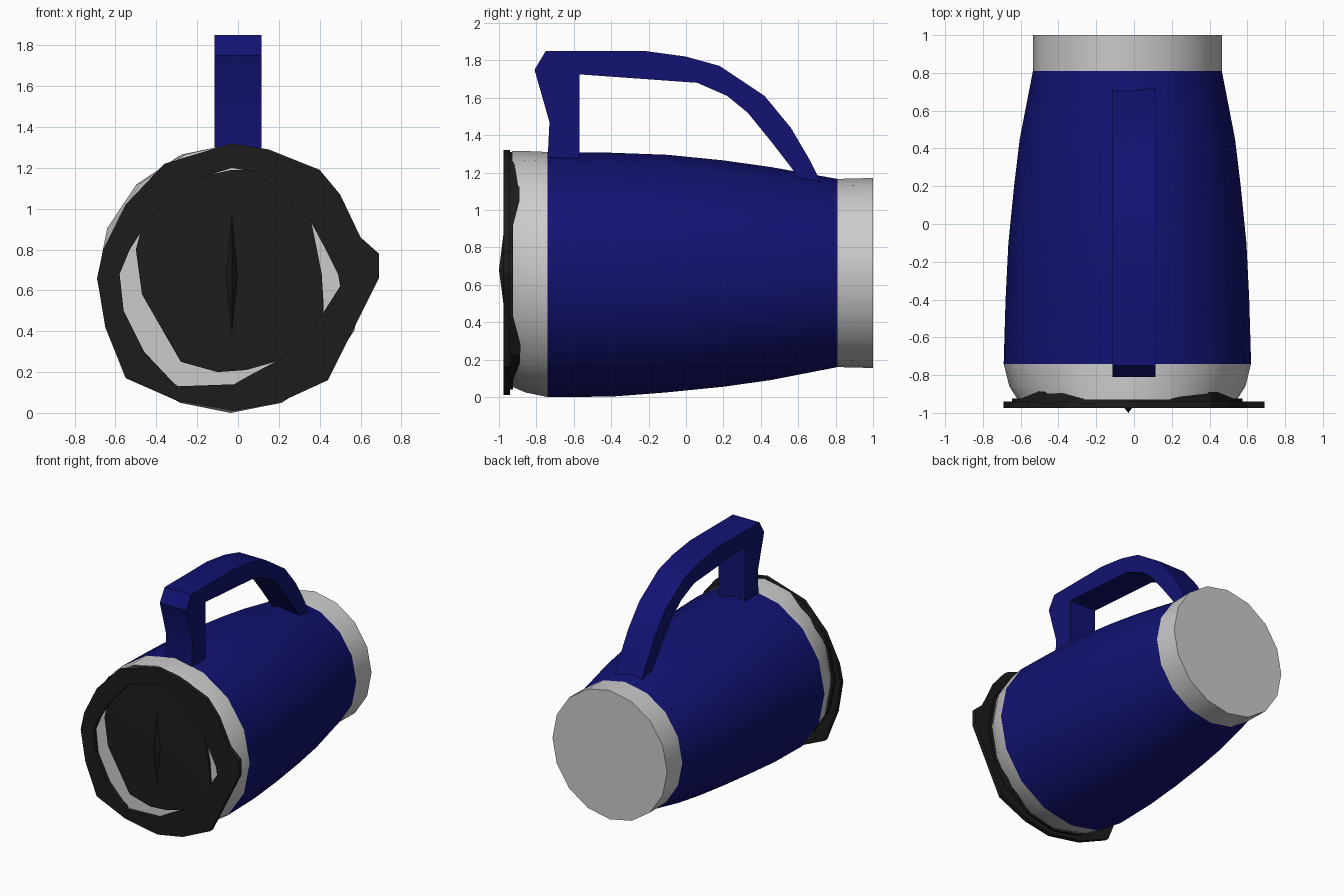
import bpy, bmesh, math

if "Cube" in bpy.data.objects:
    bpy.data.objects.remove(bpy.data.objects["Cube"])


def material(name, rgb):
    m = bpy.data.materials.new(name)
    m.diffuse_color = (*rgb, 1)
    m.use_nodes = True
    m.node_tree.nodes["Principled BSDF"].inputs["Base Color"].default_value = m.diffuse_color
    return m


NAVY = material("navy", (0.006, 0.006, 0.17))
BLACK = material("black", (0.012, 0.012, 0.012))
SIDES = 16


def finish(name, bm, mat=None, angle=None):
    bmesh.ops.recalc_face_normals(bm, faces=bm.faces)
    me = bpy.data.meshes.new(name)
    bm.to_mesh(me)
    bm.free()
    ob = bpy.data.objects.new(name, me)
    bpy.context.collection.objects.link(ob)
    if mat:
        me.materials.append(mat)
    if angle:
        bpy.ops.object.select_all(action='DESELECT')
        ob.select_set(True)
        bpy.context.view_layer.objects.active = ob
        bpy.ops.object.shade_smooth_by_angle(angle=math.radians(angle))
    return ob


def bridge(bm, rings, closed=False):
    pairs = list(zip(rings, rings[1:]))
    if closed:
        pairs.append((rings[-1], rings[0]))
    for a, b in pairs:
        n = len(a)
        for i in range(n):
            bm.faces.new((a[i], a[(i + 1) % n], b[(i + 1) % n], b[i]))


def barrel(name, sections, mat=None, cap_first=False, cap_last=False):
    """Loft of ellipses along y; each section is y, centre z, x radius, z radius."""
    bm = bmesh.new()
    rings = []
    for y, cz, rx, rz in sections:
        rings.append([bm.verts.new((-0.035 + rx * math.sin(t), y, cz + rz * math.cos(t)))
                      for t in (2 * math.pi * i / SIDES for i in range(SIDES))])
    bridge(bm, rings)
    if cap_first:
        bm.faces.new(rings[0])
    if cap_last:
        bm.faces.new(rings[-1])
    return finish(name, bm, mat, 40)


# Tapered body with grey collar and base
barrel("body", [(-0.74, 0.655, 0.655, 0.655), (-0.4, 0.654, 0.645, 0.652),
                (-0.1, 0.66, 0.63, 0.635), (0.2, 0.66, 0.60, 0.605),
                (0.45, 0.66, 0.57, 0.57), (0.81, 0.663, 0.5, 0.503)], NAVY)
barrel("front_collar", [(-0.93, 0.685, 0.58, 0.63), (-0.86, 0.67, 0.625, 0.645),
                        (-0.74, 0.655, 0.655, 0.655)], cap_first=True)
barrel("rear_base", [(0.81, 0.663, 0.5, 0.503), (1.0, 0.663, 0.5, 0.508)], cap_last=True)

# Black lid skirt with a jagged rear edge around the collar
bm = bmesh.new()
rings = []
for k in range(2):
    ring = []
    for i in range(SIDES):
        t = 2 * math.pi * i / SIDES
        y = -0.95 if k == 0 else (-0.87 if i % 4 == 2 else -0.925)
        ring.append(bm.verts.new((-0.035 + 0.61 * math.sin(t), y, 0.675 + 0.635 * math.cos(t))))
    rings.append(ring)
bridge(bm, rings)
finish("lid_skirt", bm, BLACK)

# Flat lid ring with a thumb tab on the right
outer = [(-0.69, 0.66), (-0.65, 0.42), (-0.55, 0.17), (-0.3, 0.06), (-0.02, 0.01), (0.2, 0.05),
         (0.44, 0.16), (0.56, 0.40), (0.69, 0.66), (0.69, 0.78), (0.60, 0.86), (0.50, 1.07),
         (0.40, 1.19), (0.15, 1.29), (-0.03, 1.32), (-0.36, 1.22), (-0.55, 1.02), (-0.66, 0.8)]
inner = [(-0.58, 0.68), (-0.56, 0.50), (-0.46, 0.30), (-0.30, 0.13), (-0.02, 0.14), (0.05, 0.18),
         (0.22, 0.27), (0.36, 0.40), (0.50, 0.62), (0.49, 0.68), (0.43, 0.80), (0.36, 0.93),
         (0.22, 1.08), (0.08, 1.18), (-0.03, 1.2), (-0.28, 1.12), (-0.44, 0.94), (-0.53, 0.8)]
bm = bmesh.new()
rings = [[bm.verts.new((x, y, z)) for x, z in pts]
         for pts, y in ((outer, -0.975), (outer, -0.94), (inner, -0.94), (inner, -0.975))]
bridge(bm, rings, closed=True)
finish("lid_ring", bm, BLACK)

# Inner lid disc, dished slightly towards its middle
disc = [(-0.50, 0.8), (-0.47, 0.58), (-0.28, 0.25), (-0.1, 0.2), (0.04, 0.21), (0.25, 0.27),
        (0.41, 0.42), (0.42, 0.52), (0.41, 0.68), (0.36, 0.93), (0.22, 1.09), (0.08, 1.19),
        (-0.03, 1.19), (-0.3, 1.13), (-0.46, 0.95)]
bm = bmesh.new()
rings = [[bm.verts.new((-0.03 + (x + 0.03) * s, y, 0.7 + (z - 0.7) * s)) for x, z in disc]
         for s, y in ((1, -0.93), (1, -0.95), (0.5, -0.965))]
bridge(bm, rings)
bm.faces.new(rings[-1])
finish("lid_disc", bm, BLACK, 40)

# Slim upright ridge across the lid
bm = bmesh.new()
top, bottom = bm.verts.new((-0.03, -0.95, 1.08)), bm.verts.new((-0.03, -0.95, 0.3))
mid = [bm.verts.new(p) for p in ((-0.07, -0.95, 0.66), (-0.03, -1.0, 0.68),
                                 (0.01, -0.95, 0.66), (-0.03, -0.93, 0.66))]
for i in range(4):
    for tip in (top, bottom):
        bm.faces.new((mid[i], mid[(i + 1) % 4], tip))
finish("lid_ridge", bm, BLACK)

# Handle: outer and inner edge points (y, z) paired along its length
path = [((-0.74, 1.27), (-0.57, 1.27)), ((-0.73, 1.47), (-0.57, 1.47)),
        ((-0.81, 1.75), (-0.57, 1.68)), ((-0.75, 1.85), (-0.57, 1.725)),
        ((-0.22, 1.85), (-0.22, 1.70)), ((0.0, 1.82), (0.06, 1.68)),
        ((0.18, 1.77), (0.22, 1.61)), ((0.42, 1.61), (0.33, 1.52)),
        ((0.56, 1.44), (0.46, 1.36)), ((0.66, 1.27), (0.56, 1.23)),
        ((0.73, 1.13), (0.62, 1.14))]
bm = bmesh.new()
rings = [[bm.verts.new(p) for p in ((-0.115, *o), (0.115, *o), (0.115, *i), (-0.115, *i))]
         for o, i in path]
bridge(bm, rings)
bm.faces.new(rings[0])
bm.faces.new(rings[-1])
finish("handle", bm, NAVY, 35)
